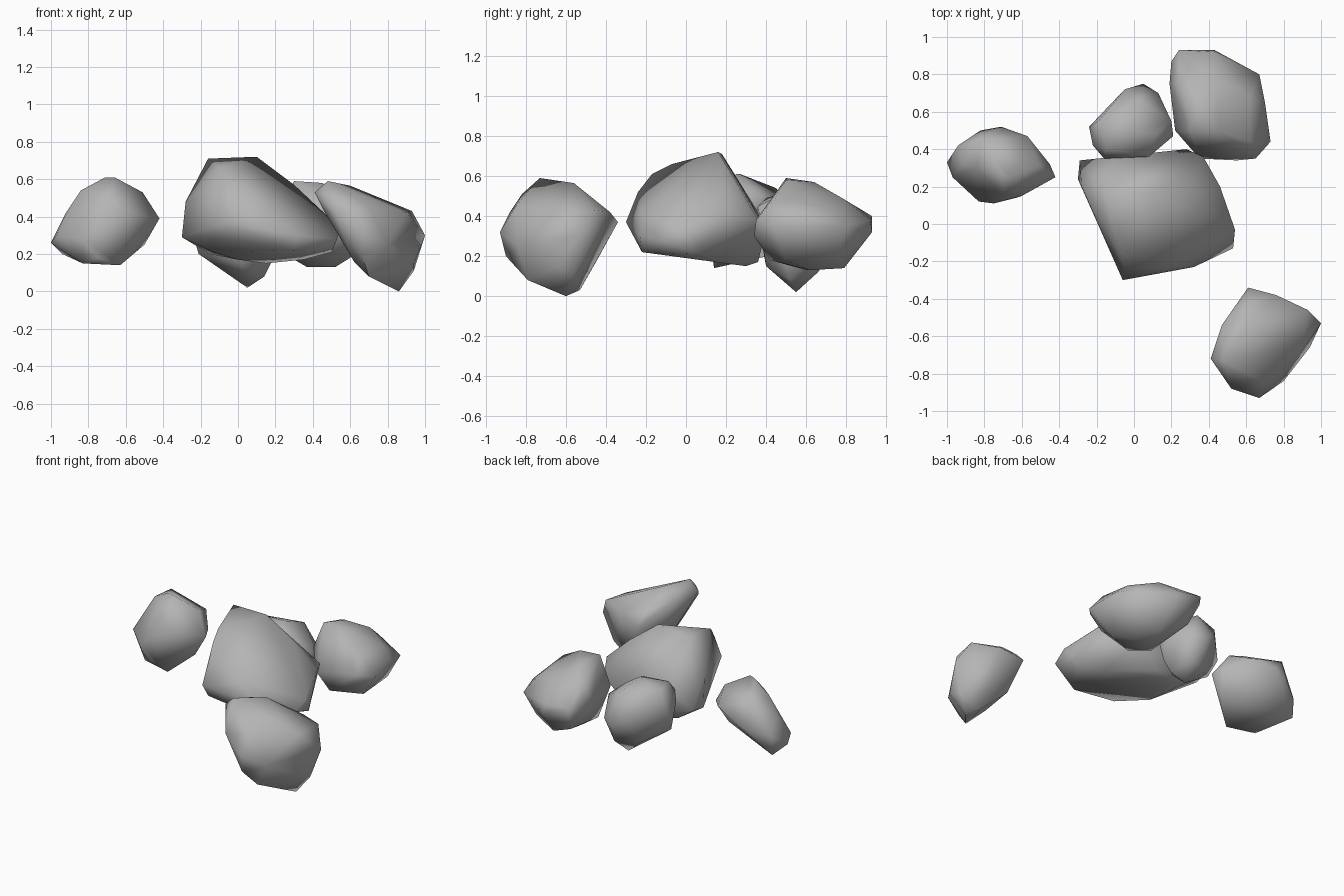
import bpy, bmesh, math

cube = bpy.data.objects.get("Cube")
if cube:
    bpy.data.objects.remove(cube, do_unlink=True)

# Plain grey stone
stone = bpy.data.materials.new("grey_stone")
stone.use_nodes = True
GREY = (0.46, 0.46, 0.46, 1.0)
stone.diffuse_color = GREY
bsdf = stone.node_tree.nodes["Principled BSDF"]
bsdf.inputs["Base Color"].default_value = GREY
bsdf.inputs["Roughness"].default_value = 0.9


def rock(name, corners):
    """A chipped boulder: the convex hull of its corner points, softly shaded."""
    bm = bmesh.new()
    for c in corners:
        bm.verts.new(c)
    hull = bmesh.ops.convex_hull(bm, input=bm.verts[:])
    loose = {v for v in hull["geom_interior"] + hull["geom_unused"]
             if isinstance(v, bmesh.types.BMVert)}
    bmesh.ops.delete(bm, geom=list(loose), context='VERTS')
    bmesh.ops.recalc_face_normals(bm, faces=bm.faces[:])
    me = bpy.data.meshes.new(name)
    bm.to_mesh(me)
    bm.free()
    me.materials.append(stone)
    ob = bpy.data.objects.new(name, me)
    bpy.context.collection.objects.link(ob)
    bpy.ops.object.select_all(action='DESELECT')
    ob.select_set(True)
    bpy.context.view_layer.objects.active = ob
    bpy.ops.object.shade_smooth_by_angle(angle=math.radians(75))


# Large middle boulder
rock("large_rock", [
    (-.06, -.30, .37), (-.29, .34, .30), (-.30, .24, .29), (-.28, .20, .48),
    (-.16, .18, .71), (.10, .16, .72), (-.05, -.24, .52), (-.10, -.07, .66),
    (-.07, -.17, .61), (.28, .40, .34), (.37, .36, .38), (.30, .18, .57),
    (.46, .20, .42), (.54, -.03, .34), (.53, -.13, .28), (.32, -.23, .30),
    (.30, -.22, .22), (.50, .05, .21), (.15, .30, .15), (0, .20, .17),
    (-.05, -.25, .28), (.35, .15, .17), (-.15, .30, .20), (-.10, .36, .42),
    (.20, -.23, .42), (-.13, 0, .21), (.12, .36, .17)])

# Front boulder, tipped towards its pointed base
rock("front_rock", [
    (.41, -.72, .53), (.48, -.73, .59), (.47, -.54, .52), (.60, -.56, .565),
    (.52, -.88, .42), (.61, -.34, .37), (.76, -.38, .42), (.93, -.46, .43),
    (1, -.53, .30), (.94, -.66, .15), (.86, -.60, 0), (.67, -.93, .32),
    (.80, -.84, .25), (.50, -.82, .51), (.62, -.70, .16), (.70, -.79, .08),
    (.80, -.53, .03), (.65, -.45, .17), (.55, -.55, .28), (.90, -.64, .42),
    (.70, -.85, .45), (.60, -.42, .45), (.94, -.56, .11), (.46, -.70, .43),
    (.66, -.90, .20)])

# Small separate boulder, undercut at the back
rock("side_rock", [
    (-1, .33, .26), (-.94, .42, .33), (-.97, .25, .30), (-.92, .32, .42),
    (-.84, .30, .54), (-.71, .27, .61), (-.66, .25, .61), (-.66, .43, .48),
    (-.82, .45, .54), (-.51, .31, .53), (-.42, .25, .39), (-.45, .32, .41),
    (-.71, .52, .42), (-.57, .47, .46), (-.82, .50, .37), (-.75, .11, .35),
    (-.60, .15, .42), (-.83, .12, .28), (-.50, .25, .25), (-.63, .14, .14),
    (-.83, .18, .15), (-.94, .41, .20), (-.75, .14, .18), (-.70, .16, .50)])

# Small boulder behind the large one
rock("back_small_rock", [
    (-.24, .52, .30), (-.22, .42, .38), (-.16, .35, .42), (.08, .36, .45),
    (.21, .47, .35), (.20, .55, .37), (.13, .70, .28), (.05, .75, .26),
    (-.05, .72, .32), (-.19, .55, .49), (0, .50, .52), (.12, .48, .44),
    (.04, .66, .46), (.05, .55, .02), (.14, .52, .08), (.18, .50, .16),
    (-.21, .46, .20), (-.08, .60, .13), (.08, .66, .12), (.02, .40, .15),
    (-.15, .40, .49)])

# Medium boulder at the rear corner
rock("back_medium_rock", [
    (.19, .75, .40), (.20, .87, .38), (.24, .93, .40), (.43, .93, .32),
    (.42, .92, .38), (.67, .80, .35), (.70, .65, .38), (.73, .44, .35),
    (.65, .35, .38), (.55, .34, .30), (.35, .35, .32), (.22, .50, .40),
    (.30, .50, .59), (.45, .50, .58), (.36, .64, .57), (.62, .44, .48),
    (.45, .78, .49), (.25, .75, .50), (.62, .68, .45), (.37, .60, .13),
    (.52, .62, .13), (.60, .50, .18), (.45, .79, .14), (.40, .42, .18),
    (.28, .85, .22), (.60, .76, .20), (.30, .52, .17)])
